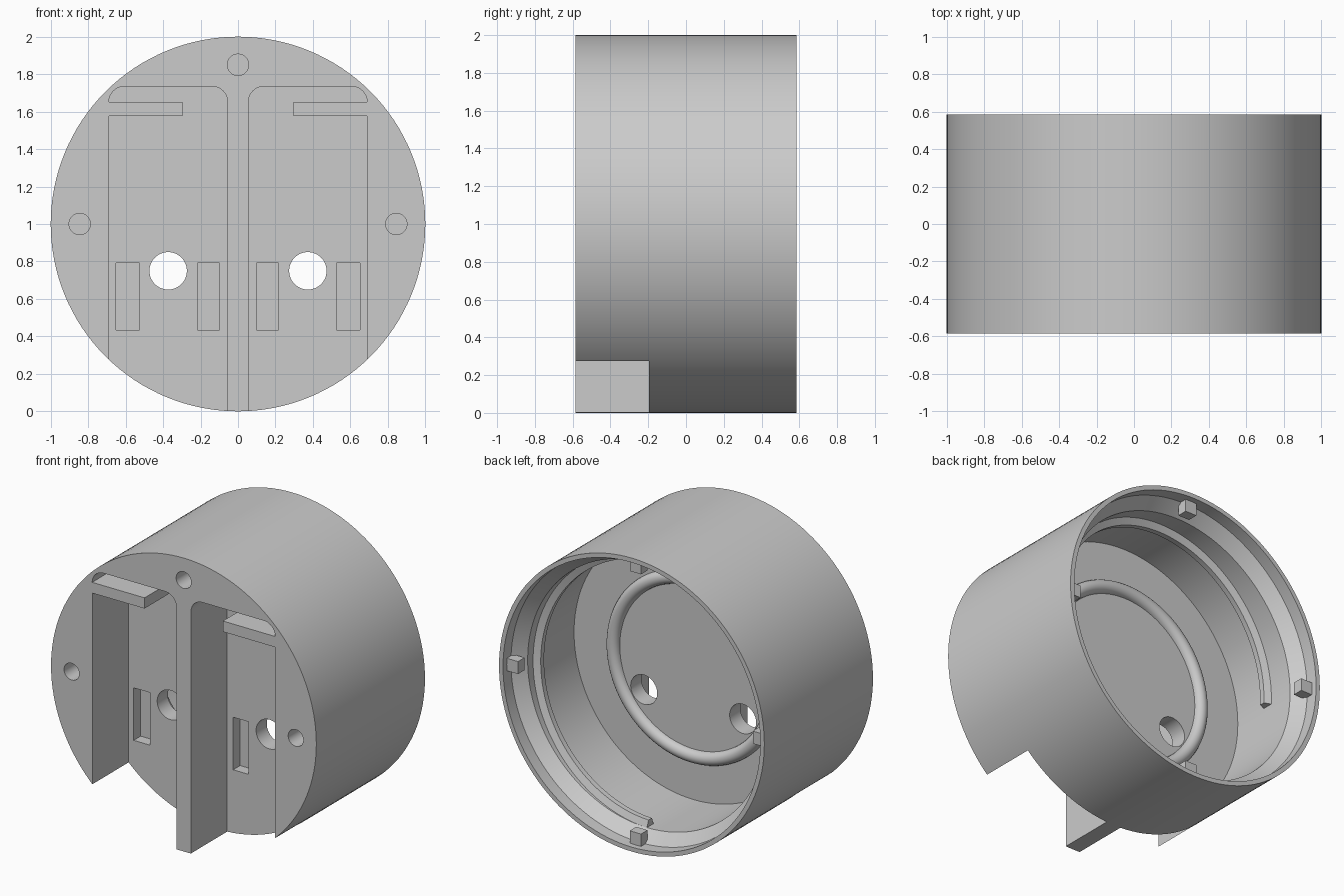
import bpy, bmesh, math
from math import sin, cos, pi
from mathutils import Matrix, Vector

if "Cube" in bpy.data.objects:
    bpy.data.objects.remove(bpy.data.objects["Cube"])

grey = bpy.data.materials.new("plain grey")
grey.use_nodes = True
colour = (0.6, 0.6, 0.6, 1)
grey.diffuse_color = colour
grey.node_tree.nodes["Principled BSDF"].inputs["Base Color"].default_value = colour

AXIS = Vector((0, 0, 1))          # the drum axis runs along y at this height
FRONT, BACK = -0.585, 0.585
POCKET, FLOOR = -0.195, -0.08     # front pocket floor, inner floor


def finish(name, bm):
    bmesh.ops.recalc_face_normals(bm, faces=bm.faces)
    mesh = bpy.data.meshes.new(name)
    bm.to_mesh(mesh)
    bm.free()
    mesh.materials.append(grey)
    ob = bpy.data.objects.new(name, mesh)
    bpy.context.collection.objects.link(ob)
    return ob


def smooth(ob):
    bpy.ops.object.select_all(action='DESELECT')
    ob.select_set(True)
    bpy.context.view_layer.objects.active = ob
    bpy.ops.object.shade_smooth_by_angle(angle=math.radians(30))


def arc(cx, cy, r, start, end, n):
    angles = [math.radians(start + (end - start) * i / n) for i in range(n + 1)]
    return [(cx + r * cos(a), cy + r * sin(a)) for a in angles]


def prism(name, outline, y0, y1):
    """Extrude an x-z outline along y."""
    bm = bmesh.new()
    face = bm.faces.new([bm.verts.new((x, y0, z)) for x, z in outline])
    new = bmesh.ops.extrude_face_region(bm, geom=[face])["geom"]
    verts = [v for v in new if isinstance(v, bmesh.types.BMVert)]
    bmesh.ops.translate(bm, verts=verts, vec=(0, y1 - y0, 0))
    return finish(name, bm)


def box_outline(x0, x1, z0, z1):
    return [(x0, z0), (x1, z0), (x1, z1), (x0, z1)]


def circle(x, z, r):
    return arc(x, z, r, 0, 360, 48)[:-1]


# Drum: one turned profile (radius, y) with rim, inner wall and floor ridge
profile = [(0, FRONT), (1, FRONT), (1, BACK), (0.97, BACK), (0.97, 0.5),
           (0.9, 0.42), (0.9, FLOOR)]
profile += arc(0.6, FLOOR, 0.045, 0, 180, 10)
profile += [(0, FLOOR)]
bm = bmesh.new()
verts = [bm.verts.new((r, y, 1)) for r, y in profile]
edges = [bm.edges.new(pair) for pair in zip(verts, verts[1:])]
bmesh.ops.spin(bm, geom=verts + edges, cent=AXIS, axis=(0, 1, 0),
               angle=2 * pi, steps=128)
bmesh.ops.remove_doubles(bm, verts=bm.verts, dist=0.0001)
hubs = [v for v in bm.verts if Vector((v.co.x, v.co.z - 1)).length < 0.001]
bmesh.ops.dissolve_verts(bm, verts=hubs)
drum = finish("drum", bm)

# Cutters: mirrored pockets that leave a latch tab, with recesses and holes
pocket = [(0.055, -0.1)]
pocket += arc(0.14, 1.65, 0.085, 180, 90, 10)
pocket += arc(0.605, 1.65, 0.085, 90, 0, 10)
pocket += [(0.295, 1.65), (0.295, 1.577), (0.688, 1.577), (0.688, -0.1)]
cutters = []
for s in (-1, 1):
    for outline, y0, y1 in (
            (pocket, -0.7, POCKET),
            (box_outline(0.1, 0.217, 0.435, 0.793), -0.3, POCKET + 0.075),
            (box_outline(0.527, 0.65, 0.435, 0.793), -0.3, POCKET + 0.075),
            (circle(0.373, 0.75, 0.1), -0.3, 0.1),
            (circle(0.845, 1, 0.057), -0.7, FRONT + 0.25)):
        cutters.append(prism("cutter", [(s * x, z) for x, z in outline], y0, y1))
cutters.append(prism("cutter", circle(0, 1.85, 0.057), -0.7, FRONT + 0.25))
for cutter in cutters:
    cutter.hide_render = True
    mod = drum.modifiers.new("cut", 'BOOLEAN')
    mod.operation, mod.solver, mod.object = 'DIFFERENCE', 'EXACT', cutter
cut_mesh = bpy.data.meshes.new_from_object(
    drum.evaluated_get(bpy.context.evaluated_depsgraph_get()))
drum.modifiers.clear()
drum.data = cut_mesh
for cutter in cutters:
    bpy.data.objects.remove(cutter)
smooth(drum)

# Screw thread: a ridge sweeping three quarters of a turn inside the wall
section = [(0.91, -0.04), (0.855, -0.018), (0.855, 0.018), (0.91, 0.04)]
bm = bmesh.new()
rings = []
steps = 96
for i in range(steps + 1):
    a = -pi / 2 + 1.5 * pi * i / steps
    y = 0.385 - 0.18 * i / steps
    rings.append([bm.verts.new((r * cos(a), y + dy, 1 + r * sin(a)))
                  for r, dy in section])
for a, b in zip(rings, rings[1:]):
    for k in range(4):
        bm.faces.new((a[k], a[k - 1], b[k - 1], b[k]))
bm.faces.new(rings[0])
bm.faces.new(rings[-1])
smooth(finish("screw_thread", bm))

# Four locking pegs just inside the rim
for i, side in enumerate(("left", "top", "right", "bottom")):
    bm = bmesh.new()
    place = (Matrix.Translation(AXIS) @ Matrix.Rotation(-i * pi / 2, 4, 'Y')
             @ Matrix.Translation((0.935, 0.51, 0))
             @ Matrix.Diagonal((0.1, 0.07, 0.085, 1)))
    bmesh.ops.create_cube(bm, size=1, matrix=place)
    finish(side + "_peg", bm)
